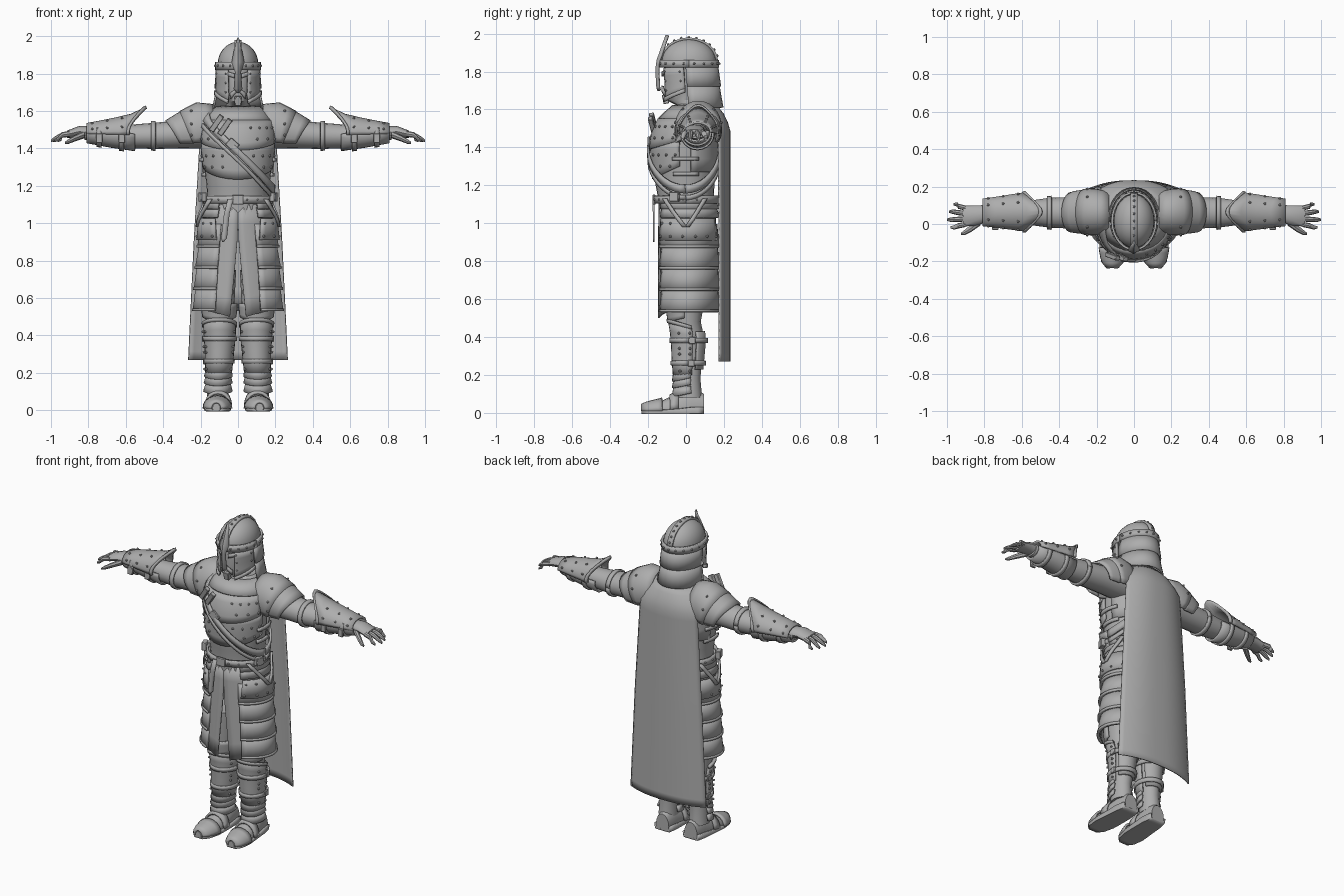
import bpy, bmesh
from math import sin, cos, pi, radians
from mathutils import Vector, Matrix, Euler

if "Cube" in bpy.data.objects:
    bpy.data.objects.remove(bpy.data.objects["Cube"])

steel = bpy.data.materials.new("plain_grey")
steel.use_nodes = True
GREY = (0.42, 0.42, 0.42, 1)
steel.diffuse_color = GREY
steel.node_tree.nodes["Principled BSDF"].inputs["Base Color"].default_value = GREY


def finish(name, bm, mirror=False, thick=0, bevel=0):
    bmesh.ops.recalc_face_normals(bm, faces=bm.faces)
    me = bpy.data.meshes.new(name)
    bm.to_mesh(me)
    bm.free()
    me.materials.append(steel)
    ob = bpy.data.objects.new(name, me)
    bpy.context.collection.objects.link(ob)
    if thick:
        mod = ob.modifiers.new("thickness", 'SOLIDIFY')
        mod.thickness, mod.offset = thick, 0
    if bevel:
        ob.modifiers.new("bevel", 'BEVEL').width = bevel
    if mirror:
        ob.modifiers.new("mirror", 'MIRROR').use_mirror_merge = False
    bpy.ops.object.select_all(action='DESELECT')
    ob.select_set(True)
    bpy.context.view_layer.objects.active = ob
    bpy.ops.object.shade_smooth_by_angle(angle=radians(35))
    return ob


def mix(rows, t):
    """Interpolate rows by their first value."""
    rows = sorted(rows)
    t = min(max(t, rows[0][0]), rows[-1][0])
    for a, b in zip(rows, rows[1:]):
        if t <= b[0]:
            k = (t - a[0]) / (b[0] - a[0])
            return [p + (q - p) * k for p, q in zip(a[1:], b[1:])]


def pt(prof, t, deg, off=0):
    """Point on a lofted body; rows are (station, centre 1, centre 2, radius 1, radius 2)."""
    axis, rows = prof
    c1, c2, r1, r2 = mix(rows, t)
    p, q = c1 + (r1 + off) * cos(radians(deg)), c2 + (r2 + off) * sin(radians(deg))
    return Vector({'z': (p, q, t), 'x': (t, p, q), 'y': (p, t, max(q, 0))}[axis])


def skin(bm, rings, closed):
    vs = [[bm.verts.new(p) for p in r] for r in rings]
    n = len(vs[0])
    for a, b in zip(vs, vs[1:]):
        for i in range(n if closed else n - 1):
            j = (i + 1) % n
            bm.faces.new((a[i], a[j], b[j], b[i]))
    return vs


def tube(name, prof, n=16, mirror=False, off=0):
    bm = bmesh.new()
    vs = skin(bm, [[pt(prof, r[0], 360 * i / n, off) for i in range(n)] for r in prof[1]], True)
    bm.faces.new(vs[0])
    bm.faces.new(vs[-1])
    return finish(name, bm, mirror)


def grid(name, f, n=12, m=4, thick=0.01, mirror=False):
    bm = bmesh.new()
    skin(bm, [[f(i / n, j / m) for i in range(n + 1)] for j in range(m + 1)], False)
    return finish(name, bm, mirror, thick)


def val(x, k):
    return x(k) if callable(x) else x


def plate(name, prof, t0, t1, a0, a1, off=0.01, off0=None, n=14, m=4, thick=0.012, mirror=False):
    """Armour plate lying on a body; limits may be functions, off0 flares the first edge."""
    def f(u, v):
        b0, b1 = val(a0, v), val(a1, v)
        s0, s1 = val(t0, u), val(t1, u)
        o = off if off0 is None else off0 + (off - off0) * v
        return pt(prof, s0 + (s1 - s0) * v, b0 + (b1 - b0) * u, o)
    return grid(name, f, n, m, thick, mirror)


def strip(name, rows, thick=0.01, ridge=0, mirror=False):
    """Ribbon from (x, y, z, half width) rows, with a raised middle."""
    bm = bmesh.new()
    skin(bm, [[(x - w, y, z), (x, y - ridge, z), (x + w, y, z)] for x, y, z, w in rows], False)
    return finish(name, bm, mirror, thick)


def box(name, loc, size, rot=(0, 0, 0), mirror=False):
    bm = bmesh.new()
    turn = Euler([radians(r) for r in rot]).to_matrix().to_4x4()
    bmesh.ops.create_cube(bm, size=1, matrix=Matrix.Translation(loc) @ turn @ Matrix.Diagonal((*size, 1)))
    return finish(name, bm, mirror, bevel=0.003)


def rivets(name, points, r=0.008, mirror=False):
    bm = bmesh.new()
    for p in points:
        bmesh.ops.create_icosphere(bm, subdivisions=1, radius=r, matrix=Matrix.Translation(p))
    return finish(name, bm, mirror)


def row(prof, t, a0, a1, n, off):
    return [pt(prof, t, a0 + (a1 - a0) * i / (n - 1), off) for i in range(n)]


# Body shapes
TORSO = ('z', [(1.02, 0, .005, .175, .15), (1.12, 0, 0, .163, .145), (1.2, 0, -.005, .168, .155),
               (1.3, 0, -.01, .18, .162), (1.4, 0, -.012, .187, .163), (1.48, 0, -.005, .185, .158),
               (1.55, 0, .01, .17, .14), (1.6, 0, .03, .13, .11), (1.63, 0, .04, .09, .08)])
SKIRT = ('z', [(1.1, 0, .005, .165, .145), (1.03, 0, .006, .182, .148), (.9, 0, .007, .197, .15),
               (.75, 0, .007, .212, .151), (.48, 0, .007, .226, .153)])
LEG = ('z', [(.75, .1, .01, .09, .11), (.55, .1, 0, .08, .09), (.48, .1, 0, .072, .078),
             (.4, .097, .015, .07, .08), (.28, .1, .012, .06, .072), (.18, .105, .012, .055, .064),
             (.08, .108, .015, .058, .07)])
FOOT = ('y', [(.095, .1, .03, .045, .07), (.03, .102, .03, .056, .11), (-.05, .105, .02, .06, .08),
              (-.13, .11, .015, .064, .048), (-.2, .114, .012, .05, .038), (-.235, .116, .012, .02, .025)])
ARM = ('x', [(.15, .06, 1.5, .1, .1), (.32, .06, 1.475, .085, .075), (.45, .06, 1.467, .08, .07),
             (.55, .06, 1.465, .066, .064), (.68, .06, 1.472, .06, .052), (.82, .055, 1.482, .045, .036)])
CUFF = ('x', [(.49, .065, 1.5, .085, .118), (.58, .065, 1.485, .1, .09), (.8, .062, 1.485, .068, .045)])
SHOULDER = ('x', [(.13, .06, 1.51, .1, .115), (.22, .065, 1.5, .115, .135),
                  (.3, .065, 1.487, .108, .108), (.39, .06, 1.47, .09, .07)])
HEAD = ('z', [(1.54, 0, .04, .085, .085), (1.62, 0, .03, .07, .075), (1.65, 0, -.015, .058, .092),
              (1.7, 0, -.015, .075, .1), (1.78, 0, -.01, .085, .1), (1.84, 0, 0, .09, .11)])
DOME = ('z', [(1.82, 0, .015, .108, .143)] +
        [(1.85 + .12 * sin(k), 0, .015, .109 * cos(k), .145 * cos(k))
         for k in (i * pi / 2 / 7.02 for i in range(8))])
GUARD = ('z', [(1.83, 0, .018, .112, .146), (1.7, 0, .028, .113, .145), (1.6, 0, .035, .127, .15)])

tube("torso", TORSO, 28)
tube("head", HEAD, 16)
tube("leg", LEG, 16, True)
tube("boot", FOOT, 16, True)
tube("arm", ARM, 16, True)

# Helmet: dome, bands, crest, nose guard, cheeks and neck
tube("helmet_dome", DOME, 24)
plate("helmet_brow_band", DOME, 1.82, 1.862, 0, 360, .009, n=28, m=1)
rivets("brow_band_rivets", row(DOME, 1.842, 10, 350, 18, .016), .007)
arc = [pi * i / 12 for i in range(13)]
strip("helmet_crest", [(0, .015 - .149 * cos(k), 1.85 + .124 * sin(k), .018) for k in arc], .012)
rivets("crest_rivets", [(0, .015 - .155 * cos(k), 1.85 + .13 * sin(k)) for k in arc[2:-1]], .008)
strip("nose_guard", [(0, -.092, 1.99, .001), (0, -.117, 1.92, .02), (0, -.138, 1.86, .032),
                     (0, -.145, 1.81, .014), (0, -.14, 1.72, .02), (0, -.135, 1.7, .003)], .01, .012)
for z0, z1, label in ((1.72, 1.83, "upper"), (1.61, 1.73, "lower")):
    plate("neck_guard_" + label, GUARD, z0, z1, -8, 188, 0, .008, m=2)
plate("cheek_guard", GUARD, lambda u: 1.645 + .05 * u, 1.82, lambda v: -66 + 4 * v, -12, .004, mirror=True, n=6)
plate("cheek_rim", GUARD, lambda u: 1.64 + .05 * u, lambda u: 1.66 + .05 * u, -66, -12, .012, mirror=True, n=6, m=1)
rivets("cheek_rivets", [pt(GUARD, z, a, .012) for z in (1.7, 1.75, 1.8) for a in (-58, -20)], .006, True)
plate("brow_ridge", HEAD, lambda u: 1.775 + .02 * u, lambda u: 1.8 + .015 * u, -80, -45, .014, n=5, m=1, mirror=True)
plate("moustache", HEAD, lambda u: 1.705 - .04 * u, lambda u: 1.725 - .03 * u, -88, -60, .01, n=4, m=1, mirror=True)
box("chin_beard", (0, -.108, 1.655), (.035, .03, .05), (12, 0, 0))

# Collar and layered breastplate
plate("collar", TORSO, 1.55, 1.62, 0, 360, .012, n=24, m=2)
plate("chest_lower", TORSO, lambda u: 1.3 - .065 * sin(pi * u), 1.43, -172, -8, .008, n=20)
plate("chest_upper", TORSO, lambda u: 1.43 - .04 * sin(pi * u), 1.55, -165, -15, .014, n=20)
plate("back_plate", TORSO, 1.27, 1.55, 12, 168, .01)
plate("side_lacing_band", TORSO, 1.33, 1.35, -20, 25, .018, m=1, n=6, mirror=True)
plate("side_lacing_band_low", TORSO, 1.25, 1.27, -20, 25, .014, m=1, n=6, mirror=True)
rivets("chest_rivets", row(TORSO, 1.51, -70, -25, 4, .022) + row(TORSO, 1.45, -60, -20, 3, .022)
       + row(TORSO, 1.36, -65, -15, 4, .016) + row(TORSO, 1.3, -65, -25, 3, .016), .008, True)


# Crossing strap with its pouch
def sash(lift, width):
    def f(u, v):
        a = 360 * u
        return pt(TORSO, 1.38 + lift - .2 * cos(radians(a)) + width * (v - .5), a, .026)
    return f


grid("sash", sash(0, .045), 40, 1, .012)
grid("sash_second_strap", sash(-.045, .025), 40, 1, .01)
for i in range(2):
    box("chest_pouch", (-.115 + .045 * i, -.172 - .006 * i, 1.535 - .02 * i), (.03, .025, .1), (12, 35, 0))
box("sash_buckle", (-.03, -.196, 1.42), (.06, .014, .05), (0, 42, 0))

# Waist lames, belt and hanging straps
for z in (1.03, 1.075):
    plate("waist_lame", TORSO, z, z + .055, -55, 235, .008, .018, n=24, m=1)
plate("belt", TORSO, 1.105, 1.145, 0, 360, .018, n=28, m=1)
box("belt_buckle", (0, -.168, 1.125), (.06, .016, .052))
rivets("belt_rivets", row(TORSO, 1.125, -75, 20, 6, .026), .006, True)
strip("belt_tail", [(-.04, -.172, 1.13, .015), (-.06, -.17, 1.05, .015), (-.075, -.17, .92, .016), (-.08, -.17, .9, .004)])
for a, b in ((-45, -8), (28, -4)):
    plate("hip_strap", SKIRT, .98, 1.13, lambda v: b + (a - b) * v, lambda v: b + 8 + (a - b) * v, .034, n=2, mirror=True)
box("hip_pouch", (.19, -.06, 1.14), (.03, .05, .05), (0, 0, -20), True)

# Split cloth skirt under tiered hip armour
plate("cloth_skirt", SKIRT, lambda u: .55 - .05 * abs(2 * u - 1) ** 4, 1.1,
      lambda v: -90 + 11 * max(0, 1 - v / .75), lambda v: 270 - 11 * max(0, 1 - v / .75), 0, n=36, m=6, thick=.008)
for i in range(4):
    z = .87 - .113 * i
    plate("hip_tier", SKIRT, z, z + .125, -62 + i, 242 - i, .004, .014, n=32, m=2)
    plate("hip_tier_rim", SKIRT, z, z + .014, -62 + i, 242 - i, .018, n=32, m=1)
plate("hip_plate", SKIRT, .91, 1.025, lambda v: -58 + 5 * v, lambda v: 64 - 6 * v, .022, n=14, m=2, mirror=True)
rivets("hip_plate_rivets", row(SKIRT, .93, -52, 58, 6, .03) + row(SKIRT, 1.0, -48, -30, 2, .03), .008, True)

# Legs: knees, greaves, straps and ankle lames
plate("knee_guard", LEG, lambda u: .5 - .02 * sin(pi * u), .57, -175, -5, .012, mirror=True)
plate("greave", LEG, .2, lambda u: .455 + .035 * sin(pi * u), -195, 15, .01, m=5, mirror=True)
plate("greave_top_rim", LEG, lambda u: .44 + .035 * sin(pi * u), lambda u: .46 + .035 * sin(pi * u),
      -195, 15, .017, m=1, mirror=True)
plate("calf_plate", LEG, .23, .43, 30, 150, .006, mirror=True)
for z in (.25, .37):
    plate("greave_strap", LEG, z, z + .025, 0, 360, .018, n=18, m=1, mirror=True)
    box("greave_buckle", pt(LEG, z + .012, 10, .02), (.014, .035, .036), mirror=True)
for z in (.105, .15, .185):
    plate("ankle_lame", LEG, lambda u: z - .02 * sin(pi * u), z + .035, -190, 10, .006, .016, m=1, mirror=True)
rivets("greave_rivets", [pt(LEG, z, a, .02) for z in (.22, .31, .34, .42) for a in (-150, -30, 5)], .008, True)

# Boots: sole, toe cap and instep band
plate("boot_sole", FOOT, .095, -.232, 180, 360, .006, mirror=True, m=10, n=8)
plate("toe_cap", FOOT, -.125, -.234, -5, 185, .005, .01, mirror=True, n=10)
plate("instep_band", FOOT, -.04, -.085, 0, 180, .008, mirror=True, n=10, m=1)

# Shoulder guards
plate("shoulder_lower", SHOULDER, .24, lambda u: .31 + .075 * sin(pi * u), -32, 212, .002, n=18, mirror=True)
plate("shoulder_upper", SHOULDER, .135, lambda u: .24 + .07 * sin(pi * u), -30, 210, .006, n=18, mirror=True)
rivets("shoulder_rivets", [pt(SHOULDER, .25, a, .014) for a in (15, 50, 130, 165, 190)], .008, True)
plate("upper_arm_band", ARM, .44, .465, 0, 360, .005, n=18, m=1, mirror=True)

# Flared forearm guards
plate("forearm_under", ARM, .55, .81, 170, 370, .01, mirror=True)
plate("forearm_top", CUFF, lambda u: .58 - .09 * sin(pi * u) ** 3, .81, -8, 188, 0, n=16, mirror=True)
plate("forearm_rim", CUFF, lambda u: .58 - .09 * sin(pi * u) ** 3, lambda u: .596 - .09 * sin(pi * u) ** 3,
      -8, 188, .004, n=16, m=1, thick=.016, mirror=True)
for x in (.61, .73):
    plate("forearm_strap", ARM, x, x + .025, 150, 390, .02, m=1, mirror=True)
    box("forearm_buckle", (x + .012, -.025, 1.455), (.035, .014, .05), mirror=True)
rivets("forearm_rivets", [pt(CUFF, x, a, .008) for x in (.62, .7, .78) for a in (20, 60, 120, 160)], .008, True)

# Hands
tube("palm", ('x', [(.78, .055, 1.485, .045, .034), (.85, .045, 1.49, .054, .03), (.915, .042, 1.475, .056, .02)]), 12, True)
for y, tip, spread in ((.085, .965, .02), (.056, .99, .01), (.027, 1.0, -.004), (-.002, .98, -.016)):
    tube("finger", ('x', [(.9, y, 1.478, .014, .016), (.94, y + spread / 2, 1.472, .014, .015),
                          (tip - .02, y + spread, 1.452, .012, .012), (tip, y + spread, 1.44, .006, .007)]), 8, True)
tube("thumb", ('x', [(.82, .015, 1.475, .022, .02), (.87, -.022, 1.455, .02, .017),
                     (.905, -.045, 1.438, .014, .013), (.925, -.053, 1.43, .006, .006)]), 8, True)

# Cape hanging from the shoulders: (height, half width, middle depth, curl)
CAPE = [(1.62, .12, .16, .08), (1.57, .18, .2, .08), (1.5, .2, .23, .06), (.9, .235, .23, .055), (.27, .265, .23, .055)]


def cape(u, v):
    s, z = 2 * u - 1, CAPE[-1][0] + (CAPE[0][0] - CAPE[-1][0]) * v
    w, y, curl = mix(CAPE, z)
    return (s * w, y - curl * abs(s) ** 2.5, z)


grid("cape", cape, 20, 30, .008)
plate("cape_mantle", TORSO, 1.54, 1.615, 20, 160, .03, .05, m=3)
